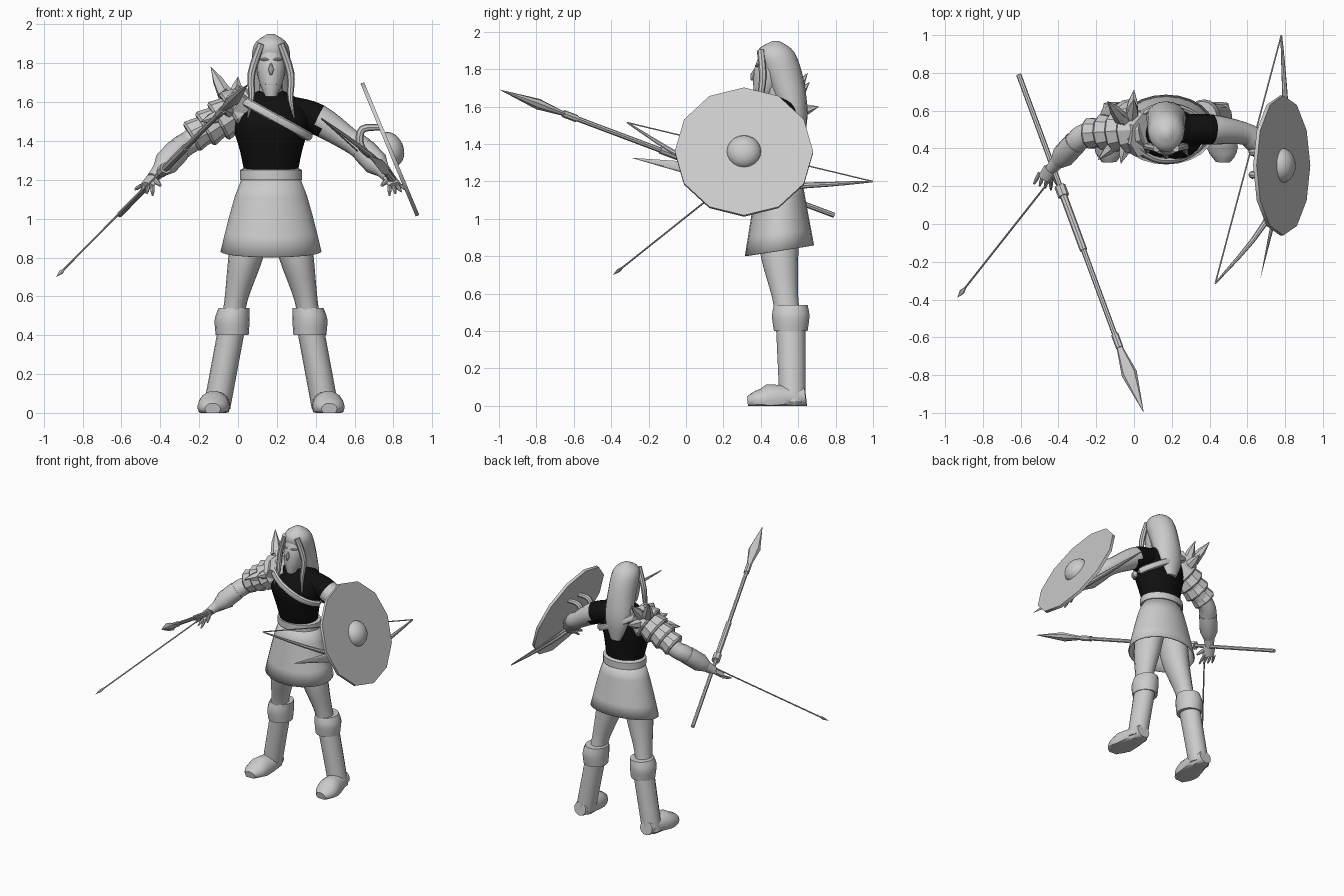
import bpy, bmesh, math
from mathutils import Vector

cube = bpy.data.objects.get("Cube")
if cube:
    bpy.data.objects.remove(cube)


def material(name, value):
    mat = bpy.data.materials.new(name)
    mat.use_nodes = True
    colour = (value, value, value, 1)
    mat.diffuse_color = colour
    mat.node_tree.nodes["Principled BSDF"].inputs["Base Color"].default_value = colour
    return mat


grey, black = material("light grey", 0.6), material("black cloth", 0.005)
X, Y, Z = Vector((1, 0, 0)), Vector((0, 1, 0)), Vector((0, 0, 1))
BODY_X, BODY_Y = .17, .5  # where the figure stands
SIDES = (("right", -1), ("left", 1))

# Lengthwise outlines: (fraction of length, fraction of radius)
ROD = [(0, 1), (1, 1)]
TAPER = [(0, 1), (.6, 1), (1, .5)]
SPIKE = [(0, 1), (.5, .7), (1, .03)]
LEAF = [(0, .03), (.6, 1), (1, .4)]
SPINDLE = [(0, .2), (.5, 1), (1, .2)]
FLARE = [(0, .75), (.9, 1), (1, .9)]


def spline(rows, steps=4):
    """Catmull-Rom curve through rows of numbers."""
    padded = [rows[0], *rows, rows[-1]]
    result = []
    for a, b, c, d in zip(padded, padded[1:], padded[2:], padded[3:]):
        for step in range(steps):
            t = step / steps
            result.append(tuple(
                q + t / 2 * (r - p + t * (2 * p - 5 * q + 4 * r - s + t * (3 * (q - r) + s - p)))
                for p, q, r, s in zip(a, b, c, d)))
    return result + [tuple(rows[-1])]


def loft(name, rings, sides=16, axis=None, ref=Y, caps=True, closed=False,
         floor=False, dark=None, sharp=40):
    """Skin rings (x, y, z, radius, second radius) strung along a path."""
    bm = bmesh.new()
    centres = [Vector(ring[:3]) for ring in rings]
    last = len(rings) - 1
    loops = []
    for i, ring in enumerate(rings):
        before = centres[i - 1] if i or closed else centres[i]
        after = centres[0 if closed and i == last else min(i + 1, last)]
        t = (axis or after - before).normalized()
        u = ref.cross(t).normalized()
        v = t.cross(u)
        loop = []
        for k in range(sides):
            angle = math.tau * k / sides
            p = centres[i] + u * ring[3] * math.cos(angle) + v * ring[-1] * math.sin(angle)
            if floor:
                p.z = max(p.z, 0)
            loop.append(bm.verts.new(p))
        loops.append(loop)
    following = loops[1:] + loops[:1] if closed else loops[1:]
    for a, b in zip(loops, following):
        for k in range(sides):
            bm.faces.new((a[k - 1], a[k], b[k], b[k - 1]))
    if caps and not closed:
        bm.faces.new(loops[0])
        bm.faces.new(loops[-1])
    bmesh.ops.recalc_face_normals(bm, faces=bm.faces)
    for face in bm.faces:
        face.smooth = True
        face.material_index = int(bool(dark and dark(face.calc_center_median())))
    mesh = bpy.data.meshes.new(name)
    bm.to_mesh(mesh)
    bm.free()
    mesh.materials.append(grey)
    mesh.materials.append(black)
    mesh.set_sharp_from_angle(angle=math.radians(sharp))
    part = bpy.data.objects.new(name, mesh)
    bpy.context.collection.objects.link(part)
    return part


def body(rows, side=1):
    """Move rows from the body's own frame, mirrored for one side."""
    return [(BODY_X + side * x, BODY_Y + y, *rest) for x, y, *rest in rows]


def upright(name, rows, **options):
    """Stack level ellipses (y, z, radius x, radius y) on the centre line."""
    return loft(name, body([(0, *row) for row in rows]), axis=Z, **options)


def along(name, start, end, radius, outline=ROD, flat=1, sides=8, ref=Z, **options):
    """Straight part from start to end following an outline."""
    start, end = Vector(start), Vector(end)
    rings = [(*start.lerp(end, t), radius * f, radius * f * flat) for t, f in outline]
    return loft(name, rings, sides=sides, ref=ref, **options)


# Torso, neck, belt and skirt
upright("torso", spline([(0, 1.2, .13, .11), (-.02, 1.35, .16, .13), (-.03, 1.5, .2, .14),
                         (0, 1.6, .16, .1), (0, 1.66, .06, .06)]),
        sides=24, dark=lambda p: p.z > 1.23)
upright("neck", [(0, 1.6, .06, .06), (-.03, 1.72, .06, .06)])
upright("belt", [(0, 1.2, .16, .13), (0, 1.25, .16, .13), (0, 1.26, .14, .11)], sides=24)
skirt = upright("skirt", [(0, 1.21 - .38 * t, .15 + .11 * t ** .8, .12 + .065 * t)
                          for t in (0, .25, .5, .75, 1)], sides=24, caps=False)
for vert in skirt.data.vertices:
    vert.co.z += (vert.co.y - BODY_Y) * (1.21 - vert.co.z) * .4
skirt.modifiers.new("thickness", "SOLIDIFY").thickness = .008

# Head and face
upright("head", spline([(-.1, 1.63, .03, .03), (-.07, 1.7, .06, .07),
                        (-.05, 1.8, .075, .085), (-.03, 1.92, .05, .06)]))
along("nose", (BODY_X, .37, 1.81), (BODY_X, .35, 1.74), .015, LEAF, ref=Y)
along("mouth", (.14, .37, 1.69), (.2, .37, 1.69), .01, SPINDLE)
for label, side in SIDES:
    inner, outer = body([(.01, -.13, 1.82), (.06, -.11, 1.82)], side)
    along(label + "_brow", inner, outer, .009, SPINDLE)

# Long hair with a lock hanging on each side
upright("hair", spline([(-.02, 1.95, .02, .02), (-.02, 1.89, .09, .1), (.03, 1.74, .1, .1),
                        (.08, 1.56, .1, .07), (.11, 1.41, .04, .02)]))
for label, side in SIDES:
    lock = [(.05, -.1, 1.9, .02), (.1, -.09, 1.75, .02), (.1, -.11, 1.62, .015), (.12, -.14, 1.52, .003)]
    loft(label + "_hair_lock", spline(body(lock, side)), sides=8)

# Legs, boots and feet
for label, side in SIDES:
    leg = [(.1, 0, .98, .1, .11), (.13, 0, .8, .09, .1), (.18, .03, .58, .06, .07), (.2, .05, .45, .06, .07)]
    cuff = [(.19, .06, .54, .08, .09), (.2, .06, .48, .09, .1), (.2, .06, .4, .085, .09)]
    boot = [(.2, .06, .45, .07, .08), (.28, .07, .02, .07, .07)]
    foot = [(.28, .14, .05, .05), (.28, .05, .04, .07, .08), (.3, -.1, .03, .08, .06), (.3, -.17, .02, .04, .03)]
    loft(label + "_leg", spline(body(leg, side)), axis=Z)
    loft(label + "_boot_cuff", spline(body(cuff, side)), axis=Z)
    loft(label + "_boot", body(boot, side), axis=Z)
    loft(label + "_foot", spline(body(foot, side)), ref=Z, floor=True)

# Arms, bracers and hands; the left shoulder wears the black cloth
for label, side in SIDES:
    arm = [(.1, 0, 1.55, .08), (.24, 0, 1.51, .08), (.41, -.02, 1.4, .06), (.48, -.07, 1.35, .06),
           (.61, -.21, 1.21, .03)]
    loft(label + "_arm", spline(body(arm, side)), dark=lambda p: BODY_X < p.x < .42)
    elbow, wrist, palm = (Vector(p) for p in body(
        [(.48, -.07, 1.35), (.61, -.21, 1.21), (.64, -.26, 1.17)], side))
    along(label + "_bracer", elbow, elbow.lerp(wrist, .8), .065, TAPER, sides=10, ref=Y)
    along(label + "_palm", wrist, palm, .04, flat=.5)
    for i in range(4):
        knuckle = palm + X * side * (.02 * i - .03) + Y * .01 * i
        tip = knuckle + Vector((side * .01 * i, -.06, .01 * i - .05))
        along(label + "_finger", knuckle, tip, .01, TAPER)
    along(label + "_thumb", wrist, palm + Vector((side * -.07, -.04, 0)), .014, TAPER)

# Chest strap looping over the right shoulder
strap = []
for i in range(32):
    angle = math.tau * i / 32
    x = .2 * math.cos(angle)
    z = 1.53 - .55 * x
    depth = .145 - .3 * max(0, z - 1.56)
    strap.append((BODY_X + x, depth * math.sin(angle) + .48, z, .024, .018))
loft("chest_strap", strap, sides=8, closed=True)

# Layered shoulder guard with spikes
collar, cuff_end = Vector((.07, .5, 1.6)), Vector((-.24, .48, 1.42))
for i in range(4):
    along("shoulder_plate", collar.lerp(cuff_end, i * .22), collar.lerp(cuff_end, i * .22 + .35),
          .125 - .013 * i, FLARE, sides=10, ref=Y, sharp=25)
along("collar_plate", (0, .49, 1.56), (.05, .47, 1.64), .08, flat=1.5, sides=7, ref=Y, sharp=20)
shoulder = Vector((-.02, .5, 1.55))
for tip in ((-.14, .65, 1.78), (0, .71, 1.6), (-.08, .6, 1.71), (-.07, .32, 1.56),
            (-.19, .34, 1.5), (0, .66, 1.73)):
    along("shoulder_spike", shoulder.lerp(Vector(tip), .4), tip, .04, SPIKE, sides=6, ref=X, sharp=20)

# Round shield with a domed boss and rear grips
facing = Vector((.923, 0, .384))
middle = Vector((.782, .31, 1.357))
along("shield", middle - facing * .01, middle + facing * .01, .37, sides=12, ref=Y)
dome = [(math.sin(a), math.cos(a) + .01) for a in (math.pi * i / 12 for i in range(7))]
along("shield_boss", middle, middle + facing * .07, .092, dome, sides=20, ref=Y)
for side in (-1, 1):
    y = .32 + side * .06
    grip = [(.73, y, 1.47, .016), (.64, y, 1.46, .02), (.63, y, 1.38, .02), (.68, y, 1.32, .014)]
    loft("shield_grip", spline(grip), sides=8)

# Spear: each piece spans a fraction of the line from point to butt
point, butt = Vector((.05, -.995, 1.69)), Vector((-.61, .79, 1.02))
for piece, start, end, radius, outline, flat in (
        ("head", 0, .19, .042, LEAF, .7), ("socket", .19, .23, .02, ROD, 1),
        ("shaft", .19, 1, .014, ROD, 1), ("grip", .48, .64, .02, ROD, 1), ("guard", .64, .67, .03, ROD, 1)):
    along("spear_" + piece, point.lerp(butt, start), point.lerp(butt, end), radius, outline, flat, sharp=25)

# Arrow held in the right hand
point, nock = Vector((-.935, -.39, .7)), Vector((-.43, .25, 1.21))
along("arrow_head", point, point.lerp(nock, .08), .014, LEAF, .7)
along("arrow_shaft", point.lerp(nock, .07), nock, .005)

# Bow with its string, and a blade in the left hand
tip, tail = (.43, -.315, 1.515), (.78, 1, 1.2)
curve = spline([tip, (.69, 0, 1.32), (.81, .33, 1.18), (.8, .66, 1.18), tail])
loft("bow", [(*p, .004 + .016 * math.sin(math.pi * i / (len(curve) - 1)))
             for i, p in enumerate(curve)], sides=8, ref=Z)
along("bow_string", tip, tail, .004, sides=6)
along("hand_blade", (.67, -.285, 1.325), (.79, .25, 1.23), .012, LEAF, flat=3, sharp=25)
